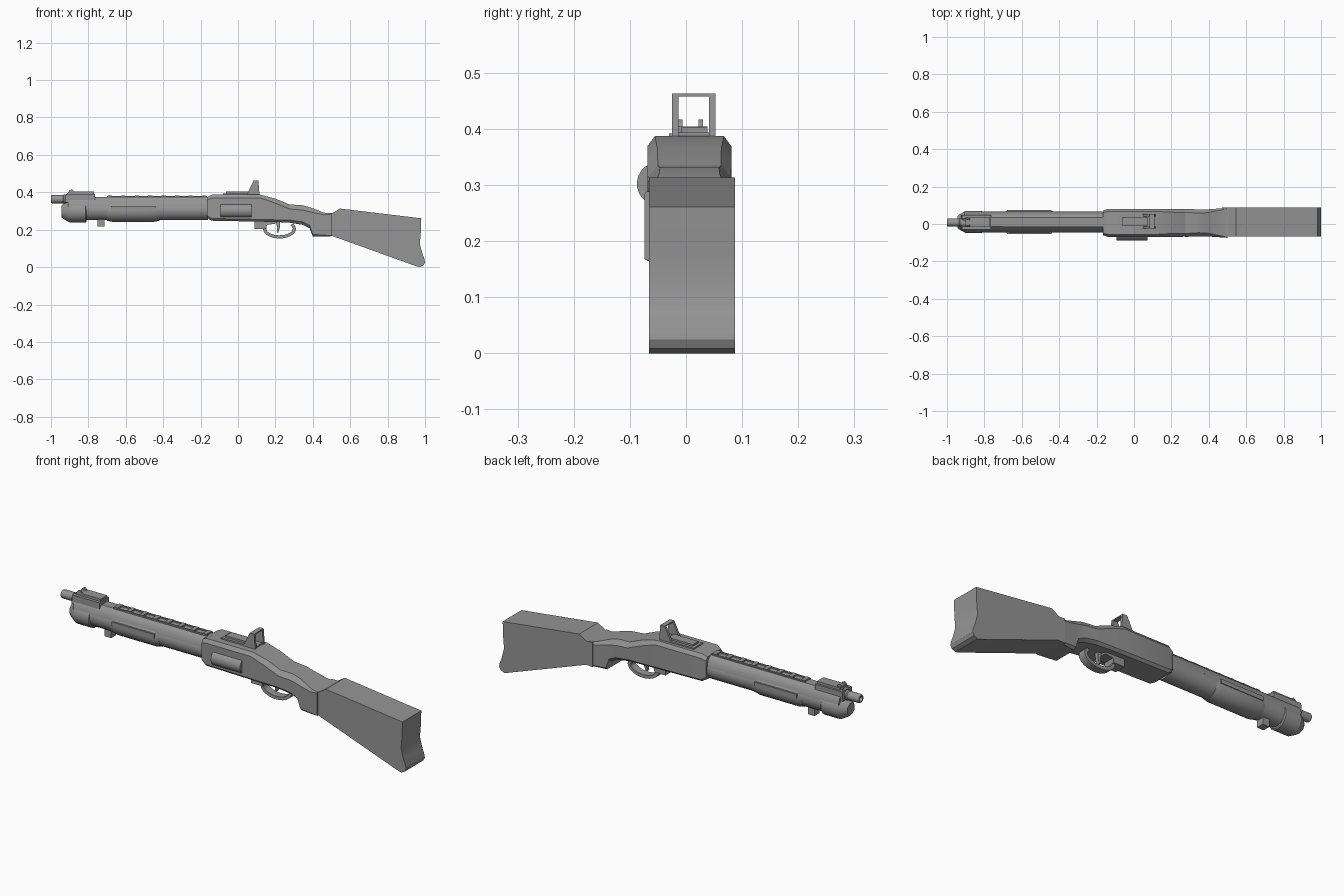
import bpy, bmesh, math

if "Cube" in bpy.data.objects:
    bpy.data.objects.remove(bpy.data.objects["Cube"])

CY = 0.011  # centre line of the gun in y

metal = bpy.data.materials.new("mid grey")
metal.diffuse_color = (0.30, 0.30, 0.30, 1)
metal.use_nodes = True
metal.node_tree.nodes["Principled BSDF"].inputs["Base Color"].default_value = metal.diffuse_color


def finish(name, bm):
    bmesh.ops.recalc_face_normals(bm, faces=bm.faces[:])
    for f in bm.faces:
        f.smooth = True
    me = bpy.data.meshes.new(name)
    bm.to_mesh(me)
    bm.free()
    me.set_sharp_from_angle(angle=math.radians(28))
    me.materials.append(metal)
    ob = bpy.data.objects.new(name, me)
    bpy.context.collection.objects.link(ob)
    return ob


def loft(name, rings, cap=True, closed=False):
    """Skin a list of rings with equal point counts."""
    bm = bmesh.new()
    vs = [[bm.verts.new(p) for p in r] for r in rings]
    n = len(vs[0])
    pairs = list(zip(vs, vs[1:])) + ([(vs[-1], vs[0])] if closed else [])
    for a, b in pairs:
        for i in range(n):
            j = (i + 1) % n
            bm.faces.new((a[i], a[j], b[j], b[i]))
    if cap and not closed:
        bm.faces.new(vs[0])
        bm.faces.new(vs[-1])
    return finish(name, bm)


def lathe(name, prof, z, y=CY, n=20):
    """Turn (x, radius) points around an axis along x."""
    return loft(name, [[(x, y + r * math.cos(2 * math.pi * (i + .5) / n),
                         z + r * math.sin(2 * math.pi * (i + .5) / n))
                        for i in range(n)] for x, r in prof])


def plate(name, pts, y0, y1):
    """Extrude an x-z outline across y."""
    return loft(name, [[(x, y, z) for x, z in pts] for y in (y0, y1)])


def box(name, x0, x1, y0, y1, z0, z1):
    return plate(name, [(x0, z0), (x1, z0), (x1, z1), (x0, z1)], y0, y1)


def section(x, top, bot, hw, ct, cb):
    """Eight sided cross-section with chamfered corners."""
    half = [(hw - ct * .75, top), (hw, top - ct), (hw, bot + cb), (hw - cb, bot)]
    ring = half + [(-y, z) for y, z in reversed(half)]
    return [(x, CY - .005 + y, z) for y, z in ring]


# receiver and wrist
loft("receiver", [section(*s) for s in [
    (-.165, .375, .262, .066, .016, .012),
    (-.14, .387, .248, .075, .018, .012),
    (.12, .387, .243, .075, .018, .012),
    (.20, .366, .241, .075, .024, .012),
    (.275, .335, .238, .074, .024, .014)]])
loft("wrist", [section(*s) for s in [
    (.272, .335, .238, .075, .024, .014),
    (.345, .331, .226, .072, .026, .016),
    (.383, .320, .208, .072, .024, .016),
    (.40, .314, .163, .073, .022, .012),
    (.46, .291, .163, .077, .012, .008),
    (.50, .288, .166, .080, .004, .003)]])

# shoulder stock
plate("stock", [(.47, .288), (.505, .288), (.545, .313), (.98, .261), (.977, .18),
                (.972, .125), (.985, .075), (.998, .04), (1.0, .025), (.992, .009),
                (.972, .0), (.955, .004), (.505, .166), (.47, .163)], -.0655, .0875)

# ejection port cover on the front side
lathe("port_cover", [(-.094, .039), (.072, .039)], .302, y=-.0485, n=24)

# fore-end, its grip sleeve and the end cap
lathe("fore_end", [(-.83, .056), (-.16, .056)], .306)
lathe("grip_sleeve", [(-.70, .055), (-.67, .061), (-.45, .061), (-.42, .055)], .302)
lathe("front_cap", [(-.945, .030), (-.935, .040), (-.90, .060), (-.815, .060),
                    (-.81, .055)], .298)
for side in (-1, 1):
    y = CY + side * .057
    box("side_ridge", -.68, -.44, y - .007, y + .007, .305, .326)
box("sling_lug", -.752, -.714, CY - .02, CY + .02, .217, .26)

# barrel with hollow muzzle, and top shroud
lathe("barrel", [(-.90, .026), (-.93, .026), (-.935, .022), (-.995, .022), (-1.0, .019),
                 (-1.0, .013), (-.95, .013)], .363, y=.008, n=14)
half = [(.052, .325), (.048, .348), (.036, .366), (.024, .376)]
ring = half + [(-y, z) for y, z in reversed(half)]
loft("barrel_shroud", [[(x, CY + y, z) for y, z in ring] for x in (-.91, -.16)])

# ventilated rib: two rails and cross bars leaving slots
for y in (-.011, .029):
    box("rib_rail", -.70, -.165, y - .004, y + .004, .37, .381)
for i in range(8):
    x = -.685 + i * .072
    box("rib_bar", x - .011, x + .011, -.013, .031, .37, .384)

# front sight: base, top step and twin posts
plate("front_sight_base", [(-.925, .345), (-.765, .345), (-.765, .392), (-.92, .392)],
      -.030, .048)
box("front_sight_step", -.90, -.77, -.015, .038, .39, .404)
for y in (-.0105, .0265):
    plate("front_sight_post", [(-.915, .39), (-.87, .39), (-.882, .412), (-.89, .417),
                               (-.90, .412)], y - .004, y + .004)

# rear sight: base, inner leaf, two wings and a thin top bar
box("rear_sight_base", -.08, .11, -.022, .052, .38, .394)
box("rear_sight_leaf", -.065, .075, -.008, .038, .39, .403)
for y0 in (-.025, .041):
    plate("rear_sight_wing", [(.045, .385), (.115, .385), (.109, .463), (.084, .463)],
          y0, y0 + .012)
box("rear_sight_bar", .084, .109, -.02, .048, .458, .463)

# trigger guard swept along an arc, front block and trigger
rings = []
for i in range(15):
    a = math.radians(165 + 230 * i / 14)
    c, s = math.cos(a), math.sin(a)
    rings.append([(.222 + (.088 + d) * c, CY + w, .204 + (.051 + d) * s)
                  for d, w in ((0, -.02), (0, .02), (-.017, .02), (-.017, -.02))])
loft("trigger_guard", rings)
plate("guard_block", [(.088, .26), (.088, .205), (.15, .205), (.155, .226), (.20, .232),
                      (.20, .26)], CY - .03, CY + .03)
plate("trigger", [(.20, .25), (.225, .25), (.224, .21), (.215, .185), (.207, .187),
                  (.210, .21)], CY - .009, CY + .009)
